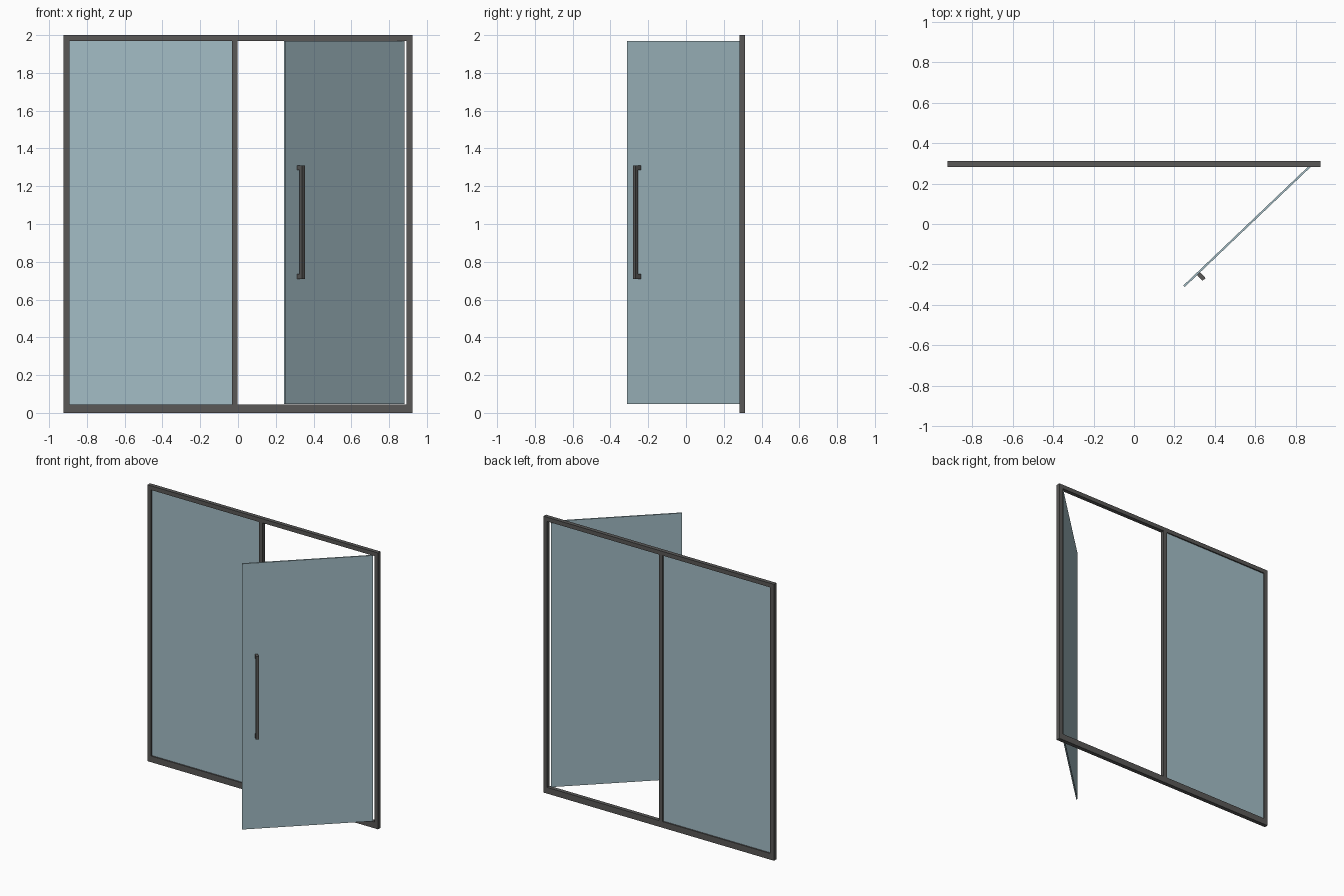
import bpy
import math
from mathutils import Matrix, Vector

if "Cube" in bpy.data.objects:
    bpy.data.objects.remove(bpy.data.objects["Cube"])


def material(name, rgb):
    m = bpy.data.materials.new(name)
    m.diffuse_color = (*rgb, 1)
    m.use_nodes = True
    m.node_tree.nodes["Principled BSDF"].inputs["Base Color"].default_value = m.diffuse_color
    return m


FRAME = material("dark_grey_metal", (0.1, 0.098, 0.095))
GLASS = material("blue_grey_glass", (0.37, 0.51, 0.565))


def box(name, lo, hi, mat, matrix=Matrix()):
    """Box between two corners, optionally placed by a matrix."""
    verts = [matrix @ Vector((x, y, z)) for x in (lo[0], hi[0])
             for y in (lo[1], hi[1]) for z in (lo[2], hi[2])]
    faces = [(0, 1, 3, 2), (4, 6, 7, 5), (0, 4, 5, 1),
             (2, 3, 7, 6), (0, 2, 6, 4), (1, 5, 7, 3)]
    mesh = bpy.data.meshes.new(name)
    mesh.from_pydata(verts, [], faces)
    mesh.materials.append(mat)
    ob = bpy.data.objects.new(name, mesh)
    bpy.context.collection.objects.link(ob)
    return ob


W, Y0, Y1 = 0.923, 0.283, 0.312      # half width, frame front and back
Z0, Z1, T = 0.045, 1.97, 0.03        # opening bottom and top, post width

# Frame: sill, head and three posts
box("frame_sill", (-W, Y0, 0), (W, Y1, Z0), FRAME)
box("frame_head", (-W, Y0, Z1), (W, Y1, 2), FRAME)
for name, x in (("left_post", -W), ("middle_post", -0.032), ("right_post", W - T)):
    box(name, (x, Y0, Z0), (x + T, Y1, Z1), FRAME)

# Fixed pane
yc = (Y0 + Y1) / 2
box("fixed_pane", (-W + T, yc - 0.005, Z0), (-0.032, yc + 0.005, Z1), GLASS)

# Swung-open door: local x runs from the free edge to the hinge, -y is outward
door = Matrix.Translation((0.2475, -0.308, 0)) @ Matrix.Rotation(math.radians(43.6), 4, 'Z')
box("door_pane", (0, -0.005, Z0 + 0.001), (0.87, 0.005, Z1 - 0.001), GLASS, door)

# Pull handle: bar with two standoffs
box("handle_bar", (0.085, -0.044, 0.71), (0.105, -0.024, 1.31), FRAME, door)
for name, z in (("handle_lower_mount", 0.71), ("handle_upper_mount", 1.285)):
    box(name, (0.085, -0.024, z), (0.105, -0.005, z + 0.025), FRAME, door)
